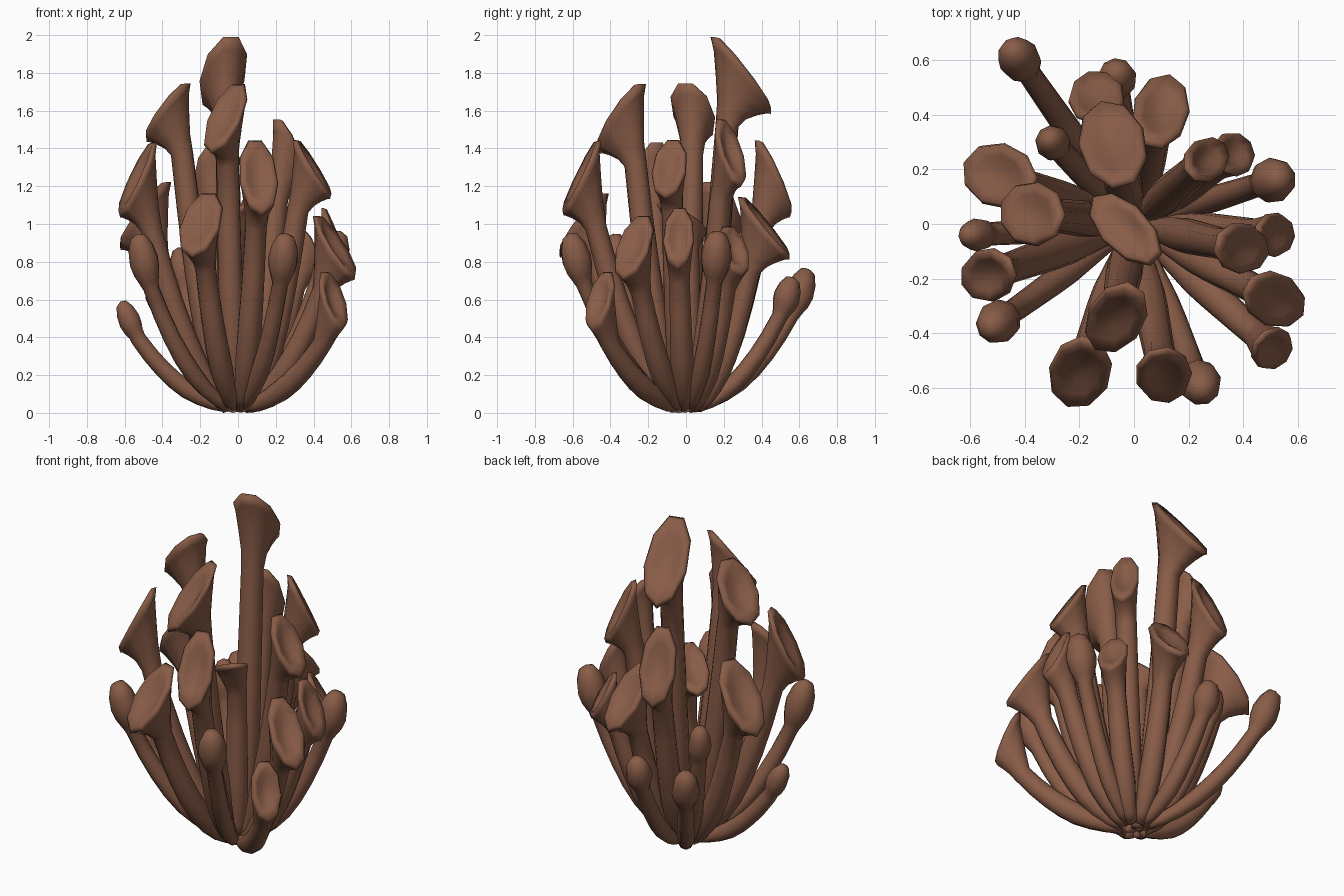
import bpy, bmesh, math
from mathutils import Vector

if "Cube" in bpy.data.objects:
    bpy.data.objects.remove(bpy.data.objects["Cube"])

brown = bpy.data.materials.new("warm brown")
brown.diffuse_color = (0.25, 0.108, 0.064, 1)
brown.use_nodes = True
brown.node_tree.nodes["Principled BSDF"].inputs["Base Color"].default_value = brown.diffuse_color
SIDES = 9
UP = Vector((0, 0, 1))


def ring(c, a, b):
    """Closed elliptical section round c with half axes a (outward) and b (sideways)."""
    return [c + a * math.cos(2 * math.pi * i / SIDES) + b * math.sin(2 * math.pi * i / SIDES)
            for i in range(SIDES)]


def stem_rings(out, side, rn, zn, rad):
    """Sections along a stem that leaves the root sideways and bends upward."""
    p0 = out * min(0.06, rn) + UP * 0.03
    p1 = out * max(rn * 0.59, 0.03) + UP * zn * 0.21
    p2 = out * rn + UP * zn
    rings = []
    for k in range(8):
        t = k / 7
        p = p0 * (1 - t) ** 2 + p1 * 2 * t * (1 - t) + p2 * t * t
        d = ((p1 - p0) * (1 - t) + (p2 - p1) * t).normalized()
        n = side.cross(d)
        if n.dot(out) < 0:
            n = -n
        r = rad * (0.65 + 0.5 * min(1, t * 2.2) - 0.15 * max(0, t - 0.5) * 2)
        rings.append(ring(p, n * r, side * r))
    return rings, p2, d, n


def loft(name, rings, tip):
    """Skin the sections, close the root, and close the end on a tip point."""
    bm = bmesh.new()
    vs = [[bm.verts.new(p) for p in r] for r in rings]
    for a, b in zip(vs, vs[1:]):
        for i in range(SIDES):
            j = (i + 1) % SIDES
            bm.faces.new((a[i], a[j], b[j], b[i]))
    bm.faces.new(vs[0][::-1])
    t = bm.verts.new(tip)
    for i in range(SIDES):
        bm.faces.new((vs[-1][i], vs[-1][(i + 1) % SIDES], t))
    bmesh.ops.recalc_face_normals(bm, faces=bm.faces)
    for v in bm.verts:
        v.co.z = max(v.co.z, 0)
    for f in bm.faces:
        f.smooth = True
    me = bpy.data.meshes.new(name)
    bm.to_mesh(me)
    bm.free()
    me.materials.append(brown)
    ob = bpy.data.objects.new(name, me)
    bpy.context.collection.objects.link(ob)


def cup(i, x, y, zlo, zhi, rh, w, face=None):
    """Stalk flaring into a slanted cup whose rim is low on the outside."""
    c = Vector((x, y, (zlo + zhi) / 2))
    flat = Vector((x, y, 0))
    f = Vector((*face, 0)).normalized() if face else flat.normalized()
    out = flat.normalized() if flat.length > 0.1 else f
    side = UP.cross(out)
    rn = max(flat.length - 0.085, 0.02)
    rings, p, d, n = stem_rings(out, side, rn, zlo - 0.07, 0.046 + 0.008 * zhi)
    a0, b0 = n * 0.054, side * 0.054
    a1, b1 = f * rh - UP * (zhi - zlo) / 2, UP.cross(f) * w
    front = a1.cross(b1).normalized()
    if front.z < 0:
        front = -front
    for t in (0.3, 0.6, 0.85):
        s = t ** 1.25
        rings.append(ring(p.lerp(c, t), a0.lerp(a1, s), b0.lerp(b1, s)))
    # rounded lip, then a shallow dished mouth
    for s, h in ((1.0, -0.012), (0.9, 0.008), (0.6, -0.006), (0.3, -0.022)):
        rings.append(ring(c + front * h, a1 * s, b1 * s))
    loft(f"cup_stalk_{i}", rings, c - front * 0.028)


def bulb(i, x, y, z, rad, half):
    """Stalk ending in a closed rounded bulb."""
    flat = Vector((x, y, 0))
    out = flat.normalized()
    side = UP.cross(out)
    rings, p, d, n = stem_rings(out, side, flat.length - half * 0.5, z - half, 0.043)
    d = (d + UP * 0.35).normalized()
    for t, r in ((0.3, 0.75), (0.6, 0.95), (1.0, 1.05), (1.5, 0.9), (1.9, 0.55)):
        rings.append(ring(p + d * half * t, n * rad * r, side * rad * r))
    loft(f"bulb_stalk_{i}", rings, p + d * half * 2.02)


# open cups: x, y, rim low, rim high, half depth, half width, optional facing
cups = [
    (-.08, .30, 1.59, 2.01, .165, .125), (-.38, .04, 1.44, 1.76, .12, .12, (-.9, .35)),
    (-.07, -.35, 1.38, 1.76, .14, .105, (-.55, -.85)), (.11, -.56, 1.05, 1.46, .10, .105),
    (-.20, -.55, .83, 1.18, .135, .115), (.40, -.09, 1.14, 1.46, .10, .095),
    (-.54, -.19, 1.04, 1.45, .10, .10), (.52, -.28, .71, 1.06, .12, .10),
    (.52, -.04, .77, 1.10, .07, .083), (.51, -.46, .44, .76, .065, .085),
    (.27, .24, 1.2, 1.57, .085, .08), (-.14, .47, 1.04, 1.46, .095, .105),
    (.10, .42, .82, 1.16, .14, .105), (-.50, .18, .87, 1.24, .14, .12),
    (.37, .26, .73, 1.00, .07, .085),
    (-.035, -.015, .94, 1.12, .17, .09, (-.7, .7)),
]
for i, args in enumerate(cups):
    cup(i, *args)

# closed bulbs: x, y, z, radius, half length
for i, args in enumerate([
    (.25, -.605, .82, .077, .14), (-.425, .61, .65, .074, .135),
    (-.32, .32, .76, .062, .12), (-.065, .55, .62, .07, .11),
    (.54, .17, .83, .08, .14), (-.58, -.04, .50, .058, .11),
    (-.52, -.375, .81, .076, .15),
]):
    bulb(i, *args)
